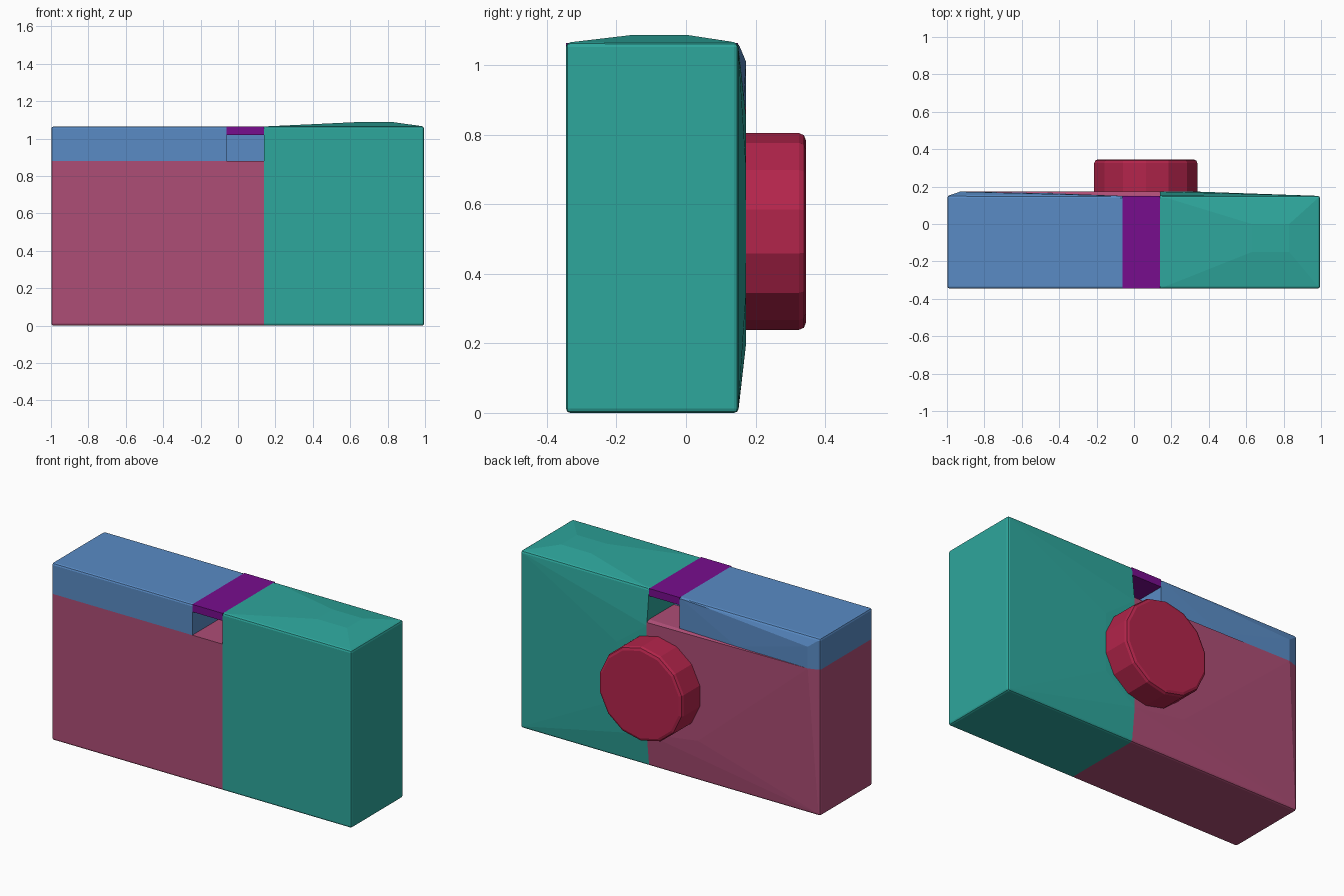
import bpy
import bmesh
import math
from mathutils import Matrix

cube = bpy.data.objects.get("Cube")
if cube:
    bpy.data.objects.remove(cube, do_unlink=True)

FRONT, BACK, BULGE = -0.345, 0.15, 0.173
LEFT, RIGHT, TOP = 0.995, -0.998, 1.065
GRIP, NOTCH, SHELF = 0.14, -0.062, 0.88


def material(name, rgb):
    mat = bpy.data.materials.new(name)
    mat.use_nodes = True
    mat.diffuse_color = (*rgb, 1)
    bsdf = next(n for n in mat.node_tree.nodes if n.type == "BSDF_PRINCIPLED")
    bsdf.inputs["Base Color"].default_value = (*rgb, 1)
    return mat


teal = material("teal", (0.027, 0.385, 0.335))
blue = material("blue", (0.1, 0.26, 0.56))
rose = material("rose", (0.42, 0.075, 0.18))
crimson = material("crimson", (0.45, 0.018, 0.07))
purple = material("purple", (0.185, 0.004, 0.27))


def finish(name, bm, mat):
    bmesh.ops.recalc_face_normals(bm, faces=bm.faces)
    mesh = bpy.data.meshes.new(name)
    bm.to_mesh(mesh)
    bm.free()
    mesh.materials.append(mat)
    obj = bpy.data.objects.new(name, mesh)
    bpy.context.collection.objects.link(obj)
    return obj


def box_points(x0, x1, z0, z1, y0=FRONT, y1=BACK):
    return [(x, y, z) for x in (x0, x1) for y in (y0, y1) for z in (z0, z1)]


def hull(name, points, mat, is_seam, bevel=0.012):
    """Convex block; sharp outer edges are rounded, seam edges stay crisp."""
    bm = bmesh.new()
    for p in points:
        bm.verts.new(p)
    result = bmesh.ops.convex_hull(bm, input=bm.verts)
    loose = {v for v in result["geom_interior"] if isinstance(v, bmesh.types.BMVert)}
    bmesh.ops.delete(bm, geom=list(loose), context="VERTS")
    bmesh.ops.dissolve_limit(bm, angle_limit=0.01, verts=bm.verts, edges=bm.edges)
    sharp = [e for e in bm.edges
             if e.calc_face_angle(0) > math.radians(50)
             and not all(is_seam(v.co) for v in e.verts)]
    bmesh.ops.bevel(bm, geom=sharp, offset=bevel, segments=2, profile=0.5,
                    affect="EDGES", clamp_overlap=True)
    return finish(name, bm, mat)


def near(a, b):
    return abs(a - b) < 0.02


# Grip half: full height, faceted crown on top, back swelling toward the lens
crown = [(x, y, 1.088) for x in (0.63, 0.83) for y in (-0.15, 0)]
swell = [(GRIP, BULGE, 0.2), (GRIP, BULGE, 0.85),
         (0.34, BULGE, 0.35), (0.34, BULGE, 0.7)]
hull("grip_block", box_points(GRIP, LEFT, 0, TOP) + crown + swell, teal,
     lambda c: near(c.x, GRIP))

# Lower body half
swell = [(-0.93, BULGE, SHELF), (-0.2, BULGE, 0.25), (-0.2, BULGE, 0.75),
         (GRIP, BULGE, 0.2), (GRIP, BULGE, 0.87)]
hull("lower_body", box_points(RIGHT, GRIP, 0, SHELF) + swell, rose,
     lambda c: near(c.x, GRIP) or near(c.z, SHELF))

# Upper body band
swell = [(-0.93, BULGE, SHELF), (-0.93, BULGE, 1.01), (-0.45, 0.165, SHELF)]
hull("upper_body", box_points(RIGHT, NOTCH, SHELF, TOP) + swell, blue,
     lambda c: near(c.x, NOTCH) or near(c.z, SHELF))

# Bridge over the viewfinder opening
hull("viewfinder_bridge", box_points(NOTCH, GRIP, 1.02, TOP), purple,
     lambda c: True)

# Pane inside the viewfinder opening
hull("viewfinder_pane", box_points(NOTCH, GRIP, SHELF, 1.02, -0.095, -0.085),
     blue, lambda c: True)

# Lens barrel
bm = bmesh.new()
turn = Matrix.Translation((0.063, 0.255, 0.522)) @ Matrix.Rotation(-math.pi / 2, 4, "X")
bmesh.ops.create_cone(bm, cap_ends=True, segments=14, radius1=0.283, radius2=0.283,
                      depth=0.18, matrix=turn)
rim = [e for e in bm.edges if all(v.co.y > 0.3 for v in e.verts)]
bmesh.ops.bevel(bm, geom=rim, offset=0.02, segments=2, profile=0.5, affect="EDGES")
finish("lens_barrel", bm, crimson)
